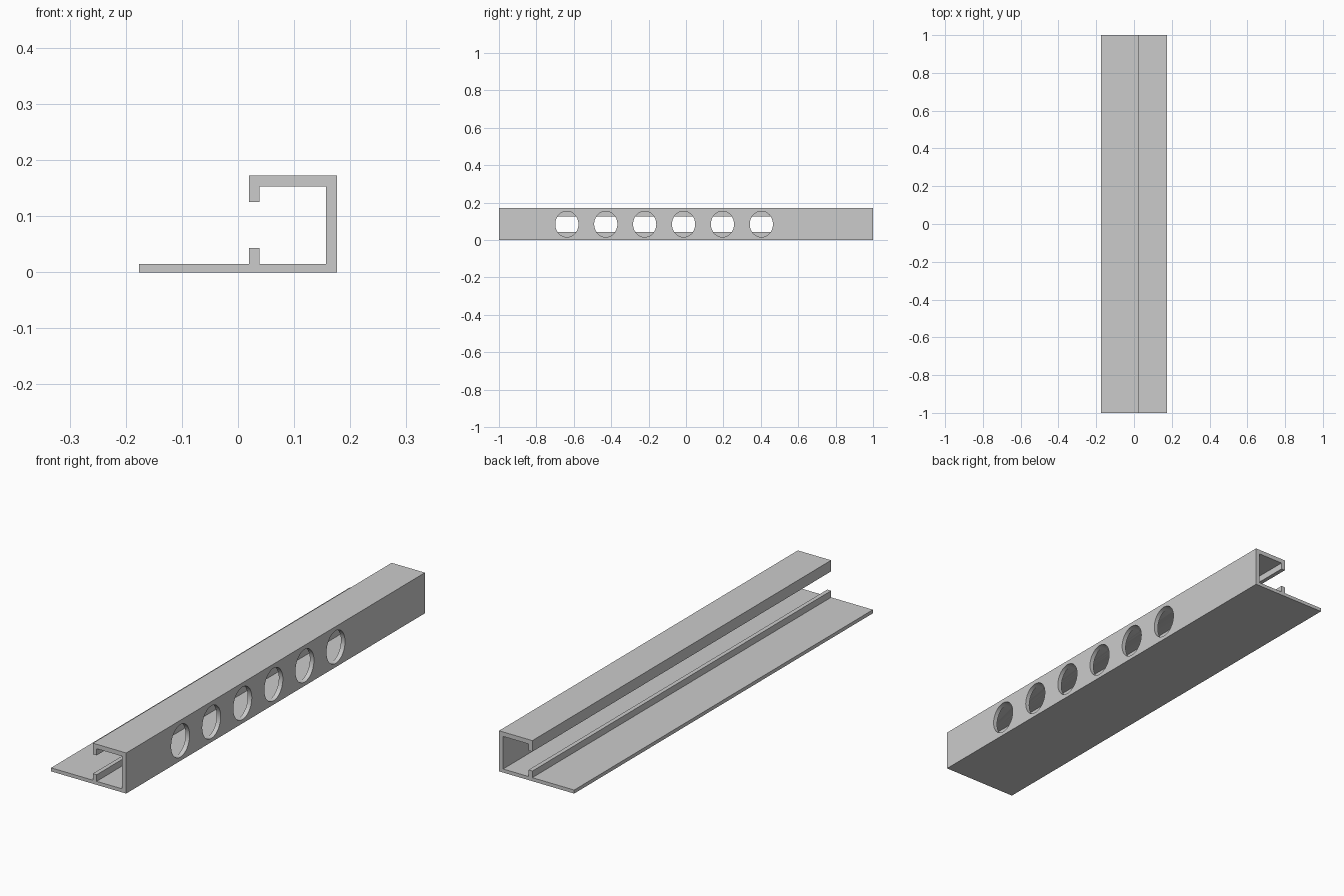
import bpy
import bmesh
from mathutils import Matrix

cube = bpy.data.objects.get("Cube")
if cube:
    bpy.data.objects.remove(cube, do_unlink=True)

# Plain grey metal
grey = bpy.data.materials.new("grey_metal")
grey.use_nodes = True
color = (0.6, 0.6, 0.6, 1)
grey.diffuse_color = color
grey.node_tree.nodes["Principled BSDF"].inputs["Base Color"].default_value = color


def make_object(name, bm):
    bmesh.ops.recalc_face_normals(bm, faces=bm.faces)
    mesh = bpy.data.meshes.new(name)
    bm.to_mesh(mesh)
    bm.free()
    mesh.materials.append(grey)
    obj = bpy.data.objects.new(name, mesh)
    bpy.context.collection.objects.link(obj)
    return obj


# Channel cross-section with flange, extruded along y
HALF, TOP = 0.176, 0.172
BASE, WALL_IN, ROOF = 0.015, 0.157, 0.153
LIP_OUT, LIP_IN, LIP_LOW, LIP_HIGH = 0.02, 0.038, 0.043, 0.125
profile = [
    (-HALF, 0), (HALF, 0), (HALF, TOP), (LIP_OUT, TOP),
    (LIP_OUT, LIP_HIGH), (LIP_IN, LIP_HIGH), (LIP_IN, ROOF), (WALL_IN, ROOF),
    (WALL_IN, BASE), (LIP_IN, BASE), (LIP_IN, LIP_LOW), (LIP_OUT, LIP_LOW),
    (LIP_OUT, BASE), (-HALF, BASE),
]
bm = bmesh.new()
face = bm.faces.new([bm.verts.new((x, -1, z)) for x, z in profile])
ext = bmesh.ops.extrude_face_region(bm, geom=[face])
bmesh.ops.translate(bm, vec=(0, 2, 0),
                    verts=[v for v in ext["geom"] if isinstance(v, bmesh.types.BMVert)])
if not face.is_valid or len(bm.faces) < len(profile) + 2:
    bm.faces.new([v for v in bm.verts if v.co.y < 0])
rail = make_object("channel_rail", bm)

# Row of slightly oval holes through the side wall
bm = bmesh.new()
for i in range(6):
    place = (Matrix.Translation((HALF, -0.637 + 0.208 * i, 0.085))
             @ Matrix.Diagonal((1, 0.062, 0.069, 1))
             @ Matrix.Rotation(1.570796, 4, 'Y'))
    bmesh.ops.create_cone(bm, cap_ends=True, segments=48, radius1=1, radius2=1,
                          depth=0.1, matrix=place)
cutter = make_object("hole_cutter", bm)
cutter.hide_render = True

cut = rail.modifiers.new("side_holes", 'BOOLEAN')
cut.operation = 'DIFFERENCE'
cut.solver = 'EXACT'
cut.object = cutter

# Apply the cut, then discard the helper
bpy.context.view_layer.objects.active = rail
rail.select_set(True)
bpy.ops.object.modifier_apply(modifier=cut.name)
bpy.data.objects.remove(cutter, do_unlink=True)
bpy.ops.object.shade_smooth_by_angle(angle=0.5)
